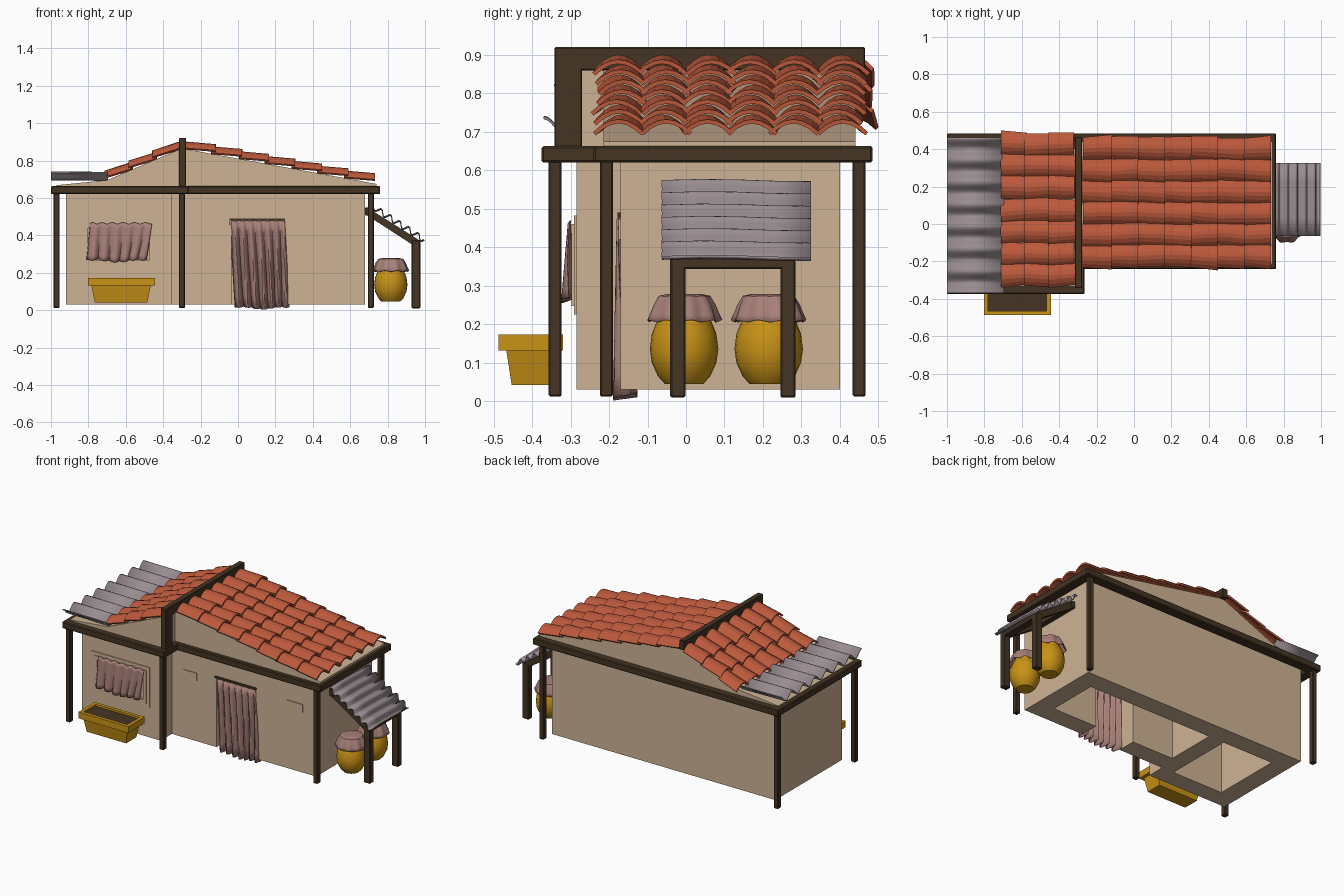
import bpy, bmesh, random
from math import sin, cos, pi, sqrt
from mathutils import Vector

random.seed(4)
cube = bpy.data.objects.get("Cube")
if cube:
    bpy.data.objects.remove(cube, do_unlink=True)


def material(name, rgb):
    m = bpy.data.materials.new(name)
    m.use_nodes = True
    m.diffuse_color = (*rgb, 1)
    m.node_tree.nodes["Principled BSDF"].inputs["Base Color"].default_value = (*rgb, 1)
    return m


PLASTER = material("plaster", (0.62, 0.45, 0.30))
TILE = material("terracotta", (0.50, 0.10, 0.045))
WOOD = material("dark wood", (0.058, 0.034, 0.017))
METAL = material("grey sheet", (0.32, 0.265, 0.28))
CLOTH = material("dusty pink cloth", (0.39, 0.215, 0.19))
OCHRE = material("ochre clay", (0.58, 0.29, 0.008))


def finish(name, bm, mat, smooth=False, thick=0, bevel=0):
    bmesh.ops.recalc_face_normals(bm, faces=bm.faces)
    mesh = bpy.data.meshes.new(name)
    bm.to_mesh(mesh)
    bm.free()
    ob = bpy.data.objects.new(name, mesh)
    bpy.context.collection.objects.link(ob)
    mesh.materials.append(mat)
    if smooth:
        bpy.ops.object.select_all(action='DESELECT')
        ob.select_set(True)
        bpy.context.view_layer.objects.active = ob
        bpy.ops.object.shade_smooth_by_angle(angle=0.8)
    if thick:
        s = ob.modifiers.new("thickness", 'SOLIDIFY')
        s.thickness, s.offset = thick, 0
    if bevel:
        b = ob.modifiers.new("soft_edges", 'BEVEL')
        b.width, b.segments = bevel, 1
    return ob


def box(name, x, y, z, mat, bevel=0):
    """Box from (min, max) pairs."""
    bm = bmesh.new()
    bmesh.ops.create_cube(bm, size=1)
    for v in bm.verts:
        v.co = [(a + b) / 2 + c * (b - a) for (a, b), c in zip((x, y, z), v.co)]
    return finish(name, bm, mat, bevel=bevel)


def prism(name, points, direction, mat):
    """Planar outline pushed along a direction."""
    bm = bmesh.new()
    face = bm.faces.new([bm.verts.new(p) for p in points])
    out = bmesh.ops.extrude_face_region(bm, geom=[face])["geom"]
    bmesh.ops.translate(bm, vec=direction, verts=[e for e in out if isinstance(e, bmesh.types.BMVert)])
    return finish(name, bm, mat)


def grid(bm, nu, nv, fn):
    """Surface patch from fn(u, v) with u, v in 0..1."""
    rows = [[bm.verts.new(fn(i / nu, j / nv)) for j in range(nv + 1)] for i in range(nu + 1)]
    for a, b in zip(rows, rows[1:]):
        for j in range(nv):
            bm.faces.new((a[j], b[j], b[j + 1], a[j + 1]))


def sheet(name, nu, nv, fn, mat, thick, weld=False):
    bm = bmesh.new()
    grid(bm, nu, nv, fn)
    if weld:
        bmesh.ops.remove_doubles(bm, verts=bm.verts, dist=0.0002)
    return finish(name, bm, mat, True, thick)


def lerp(a, b, t):
    return a + (b - a) * t


# House walls, hollowed into two rooms with a doorway
outline = [(-0.92, -0.285), (-0.355, -0.285), (-0.355, -0.17), (0.68, -0.17), (0.68, 0.40), (-0.92, 0.40)]
walls = prism("house_walls", [(x, y, 0.03) for x, y in outline], (0, 0, 0.62), PLASTER)
cutters = [box("cutter", x, y, z, PLASTER) for x, y, z in (
    ((-0.80, -0.44), (-0.17, 0.28), (-0.1, 0.6)),
    ((-0.33, 0.56), (-0.05, 0.28), (-0.1, 0.6)),
    ((-0.035, 0.245), (-0.3, 0.0), (-0.1, 0.485)))]
for c in cutters:
    m = walls.modifiers.new("cut", 'BOOLEAN')
    m.operation, m.solver, m.object = 'DIFFERENCE', 'EXACT', c
    bpy.ops.object.select_all(action='DESELECT')
    walls.select_set(True)
    bpy.context.view_layer.objects.active = walls
    bpy.ops.object.modifier_apply(modifier=m.name)
    bpy.data.objects.remove(c, do_unlink=True)

# Solid gables under the roof
left_gable = [(-0.97, 0.64), (-0.97, 0.668), (-0.70, 0.695), (-0.30, 0.865), (-0.30, 0.64)]
right_gable = [(-0.30, 0.64), (-0.30, 0.865), (0.74, 0.675), (0.74, 0.64)]
prism("left_gable", [(x, -0.335, z) for x, z in left_gable], (0, 0.775, 0), PLASTER)
prism("right_gable", [(x, -0.215, z) for x, z in right_gable], (0, 0.655, 0), PLASTER)

# Eaves beams
EAVE = (0.62, 0.663)
for name, x, y in (
        ("back_beam", (-1.0, 0.76), (0.42, 0.485)),
        ("left_beam", (-1.0, -0.94), (-0.375, 0.485)),
        ("right_beam", (0.70, 0.76), (-0.24, 0.485)),
        ("front_left_beam", (-1.0, -0.265), (-0.375, -0.31)),
        ("step_beam", (-0.335, -0.265), (-0.375, -0.18)),
        ("front_right_beam", (-0.30, 0.76), (-0.24, -0.175))):
    box(name, x, y, EAVE, WOOD, 0.005)

# Posts, ridge beam and king post
for i, (x, y) in enumerate([(-0.97, -0.34), (-0.30, -0.34), (0.71, -0.207), (0.71, 0.45), (-0.97, 0.45)]):
    box(f"post_{i + 1}", (x - 0.016, x + 0.016), (y - 0.017, y + 0.017), (0.012, 0.63), WOOD, 0.004)
box("king_post", (-0.315, -0.277), (-0.342, -0.27), (0.65, 0.92), WOOD, 0.003)
box("ridge_beam", (-0.315, -0.277), (-0.342, 0.465), (0.86, 0.92), WOOD, 0.003)


def roof_tiles(name, top, bottom, rows, columns, y0, pitch):
    """Overlapping barrel tiles from ridge (x, z) down to eave (x, z)."""
    bm = bmesh.new()
    a, b = Vector((top[0], 0, top[1])), Vector((bottom[0], 0, bottom[1]))
    step = (b - a) / rows
    for r in range(rows):
        for c in range(columns):
            y = y0 + c * pitch + random.uniform(-0.006, 0.006)
            slide = random.uniform(-0.008, 0.008)
            yaw = random.uniform(-0.006, 0.006)
            start = a + step * (r + slide)

            def tile(u, v):
                p = start + step * (v * 1.12) + Vector((slide * (1 - v), 0, 0))
                half = lerp(0.055, 0.063, v)
                t = 2 * u - 1
                return p + Vector((0, y + t * half + yaw * (2 * v - 1),
                                   0.032 * (1 - t * t) + 0.016 * v + 0.002))
            grid(bm, 6, 1, tile)
    return finish(name, bm, TILE, thick=0.011)


roof_tiles("right_roof_tiles", (-0.278, 0.861), (0.715, 0.68), 7, 6, -0.172, 0.115)
roof_tiles("left_roof_tiles", (-0.315, 0.859), (-0.695, 0.697), 3, 7, -0.275, 0.117)

# Corrugated sheets
sheet("left_roof_sheet", 84, 1, lambda u, v: (
    lerp(-1.0, -0.695, v), lerp(-0.37, 0.462, u), lerp(0.718, 0.715, v) + 0.021 * cos(u * 14 * pi)),
    METAL, 0.006)
sheet("porch_roof_sheet", 72, 4, lambda u, v: (
    lerp(0.70, 0.995, u) + 0.006 * sin(u * 12 * pi), lerp(-0.063, 0.325, v),
    lerp(0.567, 0.375, u) + 0.012 * sin(u * 12 * pi) + 0.003 * sin(v * 5)),
    METAL, 0.005)

# Porch frame
for side, y in (("front", -0.021), ("back", 0.265)):
    box(f"porch_{side}_post", (0.928, 0.975), (y - 0.02, y + 0.02), (0.01, 0.372), WOOD, 0.004)
    rafter = [(0.685, 0.51), (0.685, 0.552), (0.972, 0.372), (0.972, 0.345), (0.94, 0.345)]
    prism(f"porch_{side}_rafter", [(x, y - 0.018, z) for x, z in rafter], (0, 0.036, 0), WOOD)
box("porch_outer_beam", (0.928, 0.975), (-0.041, 0.285), (0.343, 0.373), WOOD, 0.004)
box("porch_inner_beam", (0.68, 0.715), (-0.041, 0.285), (0.505, 0.55), WOOD, 0.004)

# Clay jars with cloth covers
JAR = [(0, 0.045), (0.05, 0.045), (0.068, 0.065), (0.084, 0.10), (0.089, 0.135), (0.084, 0.175),
       (0.07, 0.21), (0.055, 0.235), (0.055, 0.265), (0, 0.265)]
COVER = [(0, 0.277), (0.045, 0.277), (0.066, 0.272), (0.078, 0.25), (0.087, 0.225), (0.094, 0.208)]


def lathe(name, profile, x, y, mat, ripple=0, thick=0):
    n = len(profile) - 1

    def fn(u, v):
        k = round(v * n)
        r, z = profile[k]
        a = 2 * pi * u
        wave = ripple * max(0, k - 1) / n * sin(9 * a + y * 20)
        return (x + (r + wave) * cos(a), y + (r + wave) * sin(a), z + wave * 0.6)
    return sheet(name, 54 if ripple else 24, n, fn, mat, thick, True)


for i, y in enumerate((-0.005, 0.215)):
    lathe(f"jar_{i + 1}", JAR, 0.817, y, OCHRE)
    lathe(f"jar_cover_{i + 1}", COVER, 0.817, y, CLOTH, 0.006, 0.003)

# Planter: tapered tub, rim and soil
tub = box("planter_tub", (-0.785, -0.465), (-0.468, -0.335), (0.042, 0.14), OCHRE)
for v in tub.data.vertices:
    if v.co.z < 0.1:
        v.co.x = lerp(-0.625, v.co.x, 0.88)
        v.co.y = lerp(-0.40, v.co.y, 0.78)
X, Y, RIM = (-0.803, -0.445), (-0.487, -0.319), (0.132, 0.173)
w = 0.022
box("planter_rim_front", X, (Y[0], Y[0] + w), RIM, OCHRE)
box("planter_rim_back", X, (Y[1] - w, Y[1]), RIM, OCHRE)
box("planter_rim_left", (X[1] - w, X[1]), (Y[0] + w, Y[1] - w), RIM, OCHRE)
box("planter_rim_right", (X[0], X[0] + w), (Y[0] + w, Y[1] - w), RIM, OCHRE)
box("planter_soil", (X[0] + w, X[1] - w), (Y[0] + w, Y[1] - w), (0.133, 0.16), WOOD)

# Window surround made of nested steps
for i, (m, y) in enumerate(((0, -0.291), (0.022, -0.297))):
    x0, x1, z0, z1 = -0.845 + m, -0.43 - m, 0.225 + m, 0.483 - m
    for part, x, z in (("top", (x0, x1), (z1 - 0.022, z1)), ("bottom", (x0, x1), (z0, z0 + 0.022)),
                       ("left", (x1 - 0.022, x1), (z0 + 0.022, z1 - 0.022)),
                       ("right", (x0, x0 + 0.022), (z0 + 0.022, z1 - 0.022))):
        box(f"window_{part}_{i + 1}", x, (y, -0.28), z, PLASTER)

# Small wall plates beside the door
for name, x in (("wall_plate_right", (-0.27, -0.175)), ("wall_plate_left", (0.47, 0.585))):
    box(name, x, (-0.176, -0.168), (0.42, 0.472), PLASTER)


def curtain(name, top, bottom, z0, z1, y0, y1, amp, folds):
    def fn(u, v):
        a = u * folds * 2 * pi + 0.8 * sin(5 * u + 2 * v)
        return (lerp(top[0], bottom[0], v) + u * lerp(top[1] - top[0], bottom[1] - bottom[0], v)
                + 0.006 * cos(a) * v,
                lerp(y0, y1, v) + amp * (0.2 + 0.8 * v) * sin(a),
                lerp(z1, z0, v) + 0.006 * v * sin(9 * u) + 0.004 * sin(a))
    return sheet(name, 64, 8, fn, CLOTH, 0.004)


curtain("door_curtain", (-0.045, 0.25), (-0.02, 0.268), 0.012, 0.478, -0.172, -0.158, 0.03, 7)
curtain("window_curtain", (-0.79, -0.46), (-0.813, -0.495), 0.265, 0.465, -0.303, -0.31, 0.012, 6)
box("door_curtain_rod", (-0.045, 0.252), (-0.178, -0.166), (0.478, 0.49), WOOD)
